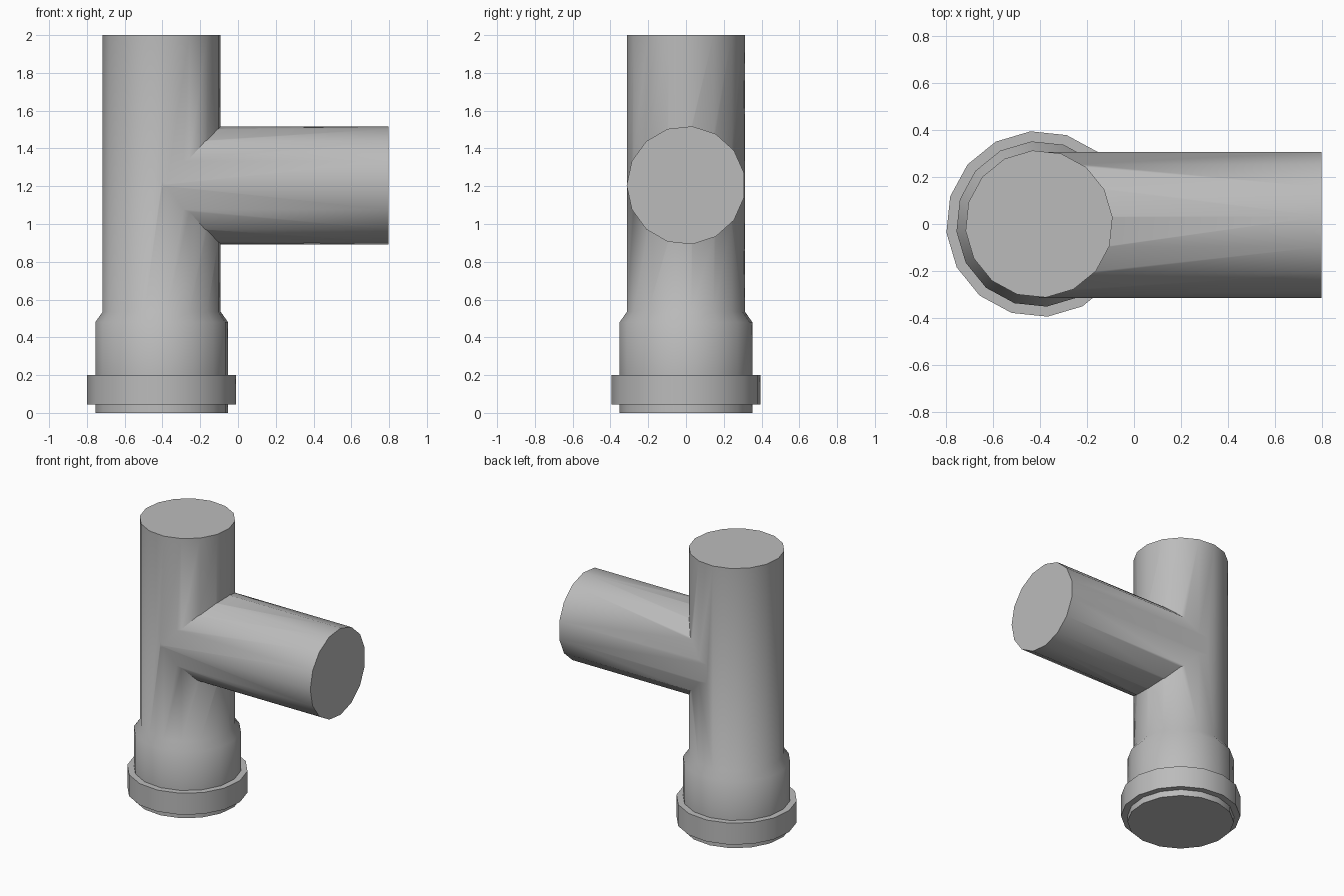
import bpy, bmesh
from math import sin, cos, pi, radians
from mathutils import Matrix

cube = bpy.data.objects.get("Cube")
if cube:
    bpy.data.objects.remove(cube, do_unlink=True)

grey = bpy.data.materials.new("pipe grey")
grey.use_nodes = True
colour = (0.5, 0.5, 0.5, 1)
grey.diffuse_color = colour
grey.node_tree.nodes["Principled BSDF"].inputs["Base Color"].default_value = colour


def lathe(name, profile, sides, start, matrix):
    """Capped solid of revolution about z from (radius, height) pairs."""
    bm = bmesh.new()
    rings = []
    for r, z in profile:
        angles = [start + 2 * pi * i / sides for i in range(sides)]
        rings.append([bm.verts.new((r * cos(a), r * sin(a), z)) for a in angles])
    for low, high in zip(rings, rings[1:]):
        for i in range(sides):
            j = (i + 1) % sides
            bm.faces.new((low[i], low[j], high[j], high[i]))
    bm.faces.new(rings[0][::-1])
    bm.faces.new(rings[-1])
    bm.transform(matrix)
    mesh = bpy.data.meshes.new(name)
    bm.to_mesh(mesh)
    bm.free()
    mesh.materials.append(grey)
    obj = bpy.data.objects.new(name, mesh)
    bpy.context.collection.objects.link(obj)
    return obj


PIPE_X, PIPE_R, SOCKET_R, COLLAR_R = -0.404, 0.314, 0.353, 0.396

# Upright pipe with lip, seal collar, socket and tapered shoulder
pipe = lathe("tee_pipe", [
    (SOCKET_R, 0), (SOCKET_R, 0.045),
    (COLLAR_R, 0.045), (COLLAR_R, 0.2),
    (SOCKET_R, 0.2), (SOCKET_R, 0.48),
    (PIPE_R, 0.535), (PIPE_R, 2)],
    16, radians(5.3), Matrix.Translation((PIPE_X, 0, 0)))

# Side branch, turned to run along +x
branch = lathe("side_branch", [(PIPE_R, PIPE_X), (PIPE_R, 0.797)],
               15, -pi / 2, Matrix.Translation((0, 0, 1.205)) @ Matrix.Rotation(pi / 2, 4, 'Y'))

# Weld the branch to the pipe
weld = pipe.modifiers.new("weld", 'BOOLEAN')
weld.operation = 'UNION'
weld.solver = 'EXACT'
weld.object = branch
bpy.context.view_layer.update()
graph = bpy.context.evaluated_depsgraph_get()
pipe_mesh = bpy.data.meshes.new_from_object(pipe.evaluated_get(graph))
pipe.modifiers.clear()
pipe.data = pipe_mesh
bpy.data.objects.remove(branch, do_unlink=True)

# Smooth walls, crisp rims
bpy.ops.object.select_all(action='DESELECT')
pipe.select_set(True)
bpy.context.view_layer.objects.active = pipe
bpy.ops.object.shade_smooth_by_angle(angle=radians(40))
